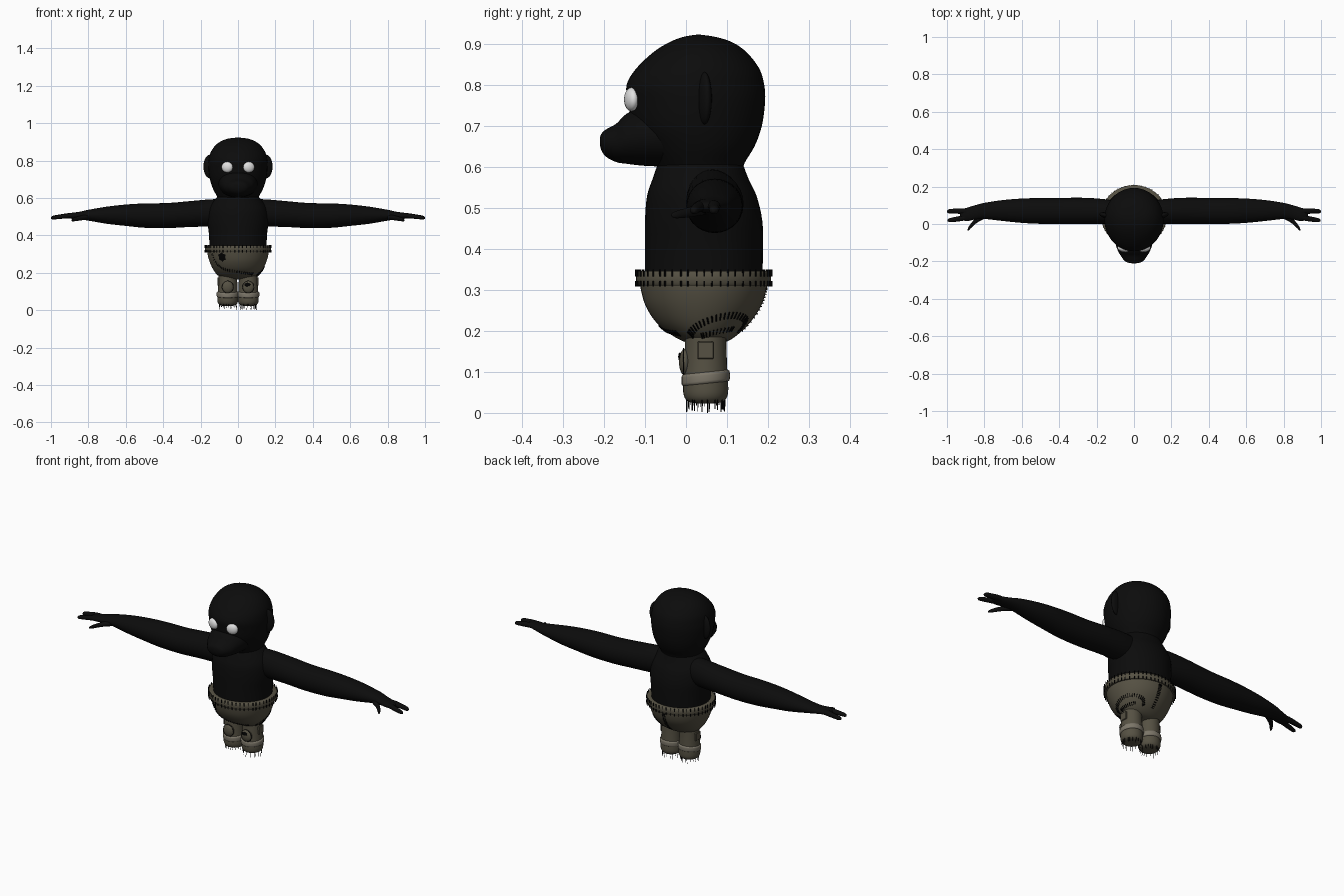
import bpy, bmesh, math, random
from mathutils import Vector

if "Cube" in bpy.data.objects:
    bpy.data.objects.remove(bpy.data.objects["Cube"])

random.seed(4)
CY = 0.043  # depth of the body axis


def mat(name, c):
    m = bpy.data.materials.new(name)
    m.diffuse_color = (*c, 1)
    m.use_nodes = True
    m.node_tree.nodes["Principled BSDF"].inputs["Base Color"].default_value = m.diffuse_color
    return m


BLACK = mat("black_fur", (0.0035, 0.0035, 0.0035))
THREAD = mat("black_thread", (0.001, 0.001, 0.001))
CLOTH = mat("olive_cloth", (0.092, 0.082, 0.056))
TRIM = mat("pale_trim", (0.20, 0.18, 0.14))
WHITE = mat("eye_white", (0.75, 0.75, 0.75))


def finish(name, bm, m, smooth=True):
    bmesh.ops.recalc_face_normals(bm, faces=bm.faces[:])
    me = bpy.data.meshes.new(name)
    bm.to_mesh(me)
    bm.free()
    me.materials.append(m)
    for p in me.polygons:
        p.use_smooth = smooth
    ob = bpy.data.objects.new(name, me)
    bpy.context.collection.objects.link(ob)
    return ob


def spline(rows, n=4):
    """Catmull-Rom refinement of a list of number tuples."""
    out = []
    for i in range(len(rows) - 1):
        p = [rows[max(0, min(len(rows) - 1, i + k))] for k in (-1, 0, 1, 2)]
        for j in range(n):
            t = j / n
            out.append([b + 0.5 * t * (c - a + t * (2*a - 5*b + 4*c - d + t * (3*(b - c) + d - a)))
                        for a, b, c, d in zip(*p)])
    return out + [list(rows[-1])]


def loft(name, rows, place, m, seg=36, n=4):
    """Skin ellipses; place(row, cos, sin) gives each point."""
    bm = bmesh.new()
    rings = [[bm.verts.new(place(r, math.cos(2*math.pi*k/seg), math.sin(2*math.pi*k/seg)))
              for k in range(seg)] for r in spline(rows, n)]
    for a, b in zip(rings, rings[1:]):
        for k in range(seg):
            bm.faces.new((a[k], a[(k+1) % seg], b[(k+1) % seg], b[k]))
    bm.faces.new(rings[0])
    bm.faces.new(rings[-1])
    return finish(name, bm, m)


def upright(r, c, s):   # row: z, front y, back y, half width
    return (r[3]*c, (r[1]+r[2])/2 + (r[2]-r[1])/2*s, r[0])


def forward(r, c, s):   # row: y, low z, high z, half width
    return (r[3]*c, r[0], (r[1]+r[2])/2 + (r[2]-r[1])/2*s)


def ellipsoid(name, loc, size, m, rot_z=0):
    bm = bmesh.new()
    bmesh.ops.create_uvsphere(bm, u_segments=24, v_segments=16, radius=1)
    for v in bm.verts:
        v.co = Vector((v.co.x*size[0], v.co.y*size[1], v.co.z*size[2]))
    ob = finish(name, bm, m)
    ob.location = loc
    ob.rotation_euler.z = rot_z
    return ob


def rod(bm, a, b, w):
    """Thin square rod between two points."""
    a, b = Vector(a), Vector(b)
    d = (b - a).normalized()
    u = d.cross(Vector((0.31, 0.52, 0.8))).normalized() * w
    v = d.cross(u)
    q = [[bm.verts.new(p + o) for o in (u, v, -u, -v)] for p in (a, b)]
    for k in range(4):
        bm.faces.new((q[0][k], q[0][(k+1) % 4], q[1][(k+1) % 4], q[1][k]))
    bm.faces.new(q[0])
    bm.faces.new(q[1])


# Torso, head and snout
loft("torso", [(.29, -.10, .185, .15), (.40, -.10, .188, .155), (.47, -.10, .186, .162),
               (.53, -.095, .172, .158), (.57, -.082, .153, .14), (.61, -.068, .138, .108)], upright, BLACK)
loft("head", [(.585, -.06, .138, .10), (.61, -.075, .143, .113), (.65, -.10, .167, .134),
              (.70, -.13, .185, .15), (.76, -.141, .193, .158), (.80, -.145, .191, .157),
              (.84, -.122, .179, .148), (.88, -.08, .148, .122), (.905, -.04, .112, .088),
              (.918, -.005, .07, .05), (.923, .025, .035, .006)], upright, BLACK)
loft("snout", [(-.21, .654, .672, .012), (-.206, .64, .682, .034), (-.195, .625, .692, .052),
               (-.17, .612, .706, .07), (-.145, .608, .73, .085), (-.10, .603, .75, .10),
               (-.02, .60, .76, .11)], forward, BLACK)

# Mouth line around the muzzle
bm = bmesh.new()
pts = [(.058*math.sin(t), -.150 - .052*math.cos(t), .648) for t in [-1.1 + .22*i for i in range(11)]]
for a, b in zip(pts, pts[1:]):
    rod(bm, a, b, .002)
finish("mouth_line", bm, THREAD, False)

for s, side in ((1, "left"), (-1, "right")):
    # Eyes and ears
    ellipsoid(side + "_eye", (s*.058, -.133, .765), (.031, .017, .029), WHITE, s*.25)
    ellipsoid(side + "_ear", (s*.148, .045, .768), (.038, .016, .064), BLACK, s*.25)

    # Arm running into the palm: x, centre y, centre z, half depth, half height
    def along(r, c, q):
        return (s*r[0], r[1] + r[3]*c, r[2] + r[4]*q)
    loft(side + "_arm", [(.08, .062, .525, .06, .07), (.16, .067, .52, .066, .072), (.26, .07, .514, .07, .069),
                         (.38, .07, .506, .07, .067), (.50, .07, .506, .069, .065), (.60, .071, .508, .065, .057),
                         (.70, .072, .508, .056, .046), (.80, .07, .508, .043, .029), (.85, .062, .506, .038, .02),
                         (.89, .052, .505, .036, .016), (.92, .05, .504, .028, .011),
                         (.93, .05, .503, .008, .004)], along, BLACK, 28)
    # Two long fingers and a thumb
    loft(side + "_back_finger", [(.86, .062, .505, .018, .014), (.91, .068, .505, .016, .014),
                                 (.96, .069, .499, .013, .012), (.99, .068, .495, .011, .010),
                                 (1.0, .067, .493, .003, .003)], along, BLACK, 14)
    loft(side + "_front_finger", [(.86, .045, .505, .018, .014), (.91, .033, .504, .015, .013),
                                  (.96, .024, .498, .013, .011), (.988, .02, .494, .010, .009),
                                  (.998, .02, .492, .003, .003)], along, BLACK, 14)
    loft(side + "_thumb", [(.80, .05, .50, .022, .016), (.84, .022, .493, .016, .013),
                           (.868, -.005, .487, .013, .011), (.885, -.026, .483, .009, .008),
                           (.89, -.033, .482, .002, .002)], along, BLACK, 14)

# Shorts: bowl and waistband
BOWL = [(.335, -.115, .200, .166), (.30, -.110, .196, .163), (.26, -.098, .183, .152), (.22, -.072, .156, .134),
        (.19, -.035, .125, .112), (.172, .0, .095, .08), (.165, .03, .06, .02)]
loft("shorts", BOWL, upright, CLOTH, 48)
bm = bmesh.new()
ring = []
for k in range(56):
    c, q = math.cos(2*math.pi*k/56), math.sin(2*math.pi*k/56)
    ring.append([bm.verts.new((rx*c, CY + ry*q, z)) for rx, ry, z in
                 ((.155, .145, .313), (.172, .161, .311), (.176, .165, .317), (.176, .165, .341),
                  (.172, .161, .346), (.150, .140, .346))])
for k in range(56):
    a, b = ring[k], ring[(k+1) % 56]
    for i in range(6):
        bm.faces.new((a[i], b[i], b[(i+1) % 6], a[(i+1) % 6]))
finish("waistband", bm, CLOTH).modifiers.new("edges", 'EDGE_SPLIT').split_angle = 0.9

FINE = spline(BOWL, 6)


def on_shorts(deg, z, lift=.0015):
    a, b = next(((p, q) for p, q in zip(FINE, FINE[1:]) if p[0] >= z >= q[0]), FINE[-2:])
    t = (a[0] - z) / (a[0] - b[0])
    r = [u + (v - u)*t for u, v in zip(a, b)]
    c, q = math.cos(math.radians(deg)), math.sin(math.radians(deg))
    p = Vector(upright(r, c, q))
    return p + Vector((c, q, -.3)).normalized()*lift


# Stitching on the waistband edges and along the seams
bm = bmesh.new()
for k in range(52):
    t = 2*math.pi*(k + .3*random.random())/52
    c, q = math.cos(t), math.sin(t)
    for z0, z1 in ((.333, .350), (.308, .322)):
        rod(bm, (.177*c, CY + .166*q, z0), (.177*c, CY + .166*q, z1), .0024)


def seam(path, n, half=.008):
    """Cross stitches along a path of (degrees, height)."""
    fine = spline(path, n)
    for i, (d, z) in enumerate(fine):
        d0, z0 = fine[max(0, i-1)]
        d1, z1 = fine[min(len(fine)-1, i+1)]
        t = Vector(((d1-d0)*.0026, z1-z0)).normalized()*half
        rod(bm, on_shorts(d - t.y/.0026, z + t.x), on_shorts(d + t.y/.0026, z - t.x), .002)


seam([(212, .30), (220, .25), (235, .222), (262, .208), (290, .198), (312, .194)], 5, .006)
seam([(90, .305), (90, .26), (90, .20)], 7)
seam([(-25, .19), (-8, .212), (15, .232), (38, .238), (60, .225), (66, .20)], 5)
seam([(-5, .188), (20, .198), (45, .205)], 5, .006)
finish("stitches", bm, THREAD, False)

# Dark torn hole in the front of the shorts
bm = bmesh.new()
hole = [on_shorts(238 + 7*math.cos(t)*(1 + .35*(i % 2)), .285 + .02*math.sin(t)*(1 + .3*(i % 2)), .003)
        for i, t in enumerate([2*math.pi*i/12 for i in range(12)])]
mid = bm.verts.new(on_shorts(238, .285, .004))
vs = [bm.verts.new(p) for p in hole]
for k in range(12):
    bm.faces.new((mid, vs[k], vs[(k+1) % 12]))
finish("torn_hole", bm, THREAD, False)

# Trouser legs with band, patches and frayed hem
for s, side in ((1, "left"), (-1, "right")):
    def tube(r, c, q):
        return (s*.055 + r[1]*c, .048 + r[1]*q, r[0] + r[2]*q)
    loft(side + "_leg", [(.21, .05, 0), (.15, .051, 0), (.10, .053, 0), (.07, .055, 0), (.045, .054, 0),
                         (.03, .046, 0), (.024, .03, 0), (.023, .005, 0)], tube, CLOTH, 28)
    loft(side + "_leg_band", [(.071, .050, .005), (.073, .058, .006), (.085, .059, .006), (.097, .058, .006),
                              (.100, .050, .005)], tube, TRIM, 28, 2)
    ellipsoid(side + "_knee_patch", (s*.055, -.002, .124), (.031, .015, .033), CLOTH)

    # Round seam ring on the knee
    bm = bmesh.new()
    kp = [(s*.055 + .031*math.cos(t), -.006, .124 + .033*math.sin(t)) for t in [math.pi*i/10 for i in range(21)]]
    for a, b in zip(kp, kp[1:]):
        rod(bm, a, b, .0014)
    # Frayed threads below the hem
    for k in range(20):
        t = 2*math.pi*(k + random.random()*.6)/20
        x, y = s*.055 + .047*math.cos(t), .048 + .047*math.sin(t)
        rod(bm, (x, y, .034), (x + random.uniform(-.004, .004), y, 0 if k == 0 else random.uniform(.002, .02)), .0012)
    finish(side + "_threads", bm, THREAD, False)

    # Square patch on the outer side
    bm = bmesh.new()
    bmesh.ops.create_cube(bm, size=1)
    for v in bm.verts:
        v.co = Vector((v.co.x*.012 + s*.104, v.co.y*.04 + .048, v.co.z*.042 + .153))
    ob = finish(side + "_side_patch", bm, CLOTH, False)
    ob.modifiers.new("bevel", 'BEVEL').width = .002

# Small dark tear on one knee
ellipsoid("knee_tear", (.05, -.015, .137), (.016, .004, .010), THREAD)
